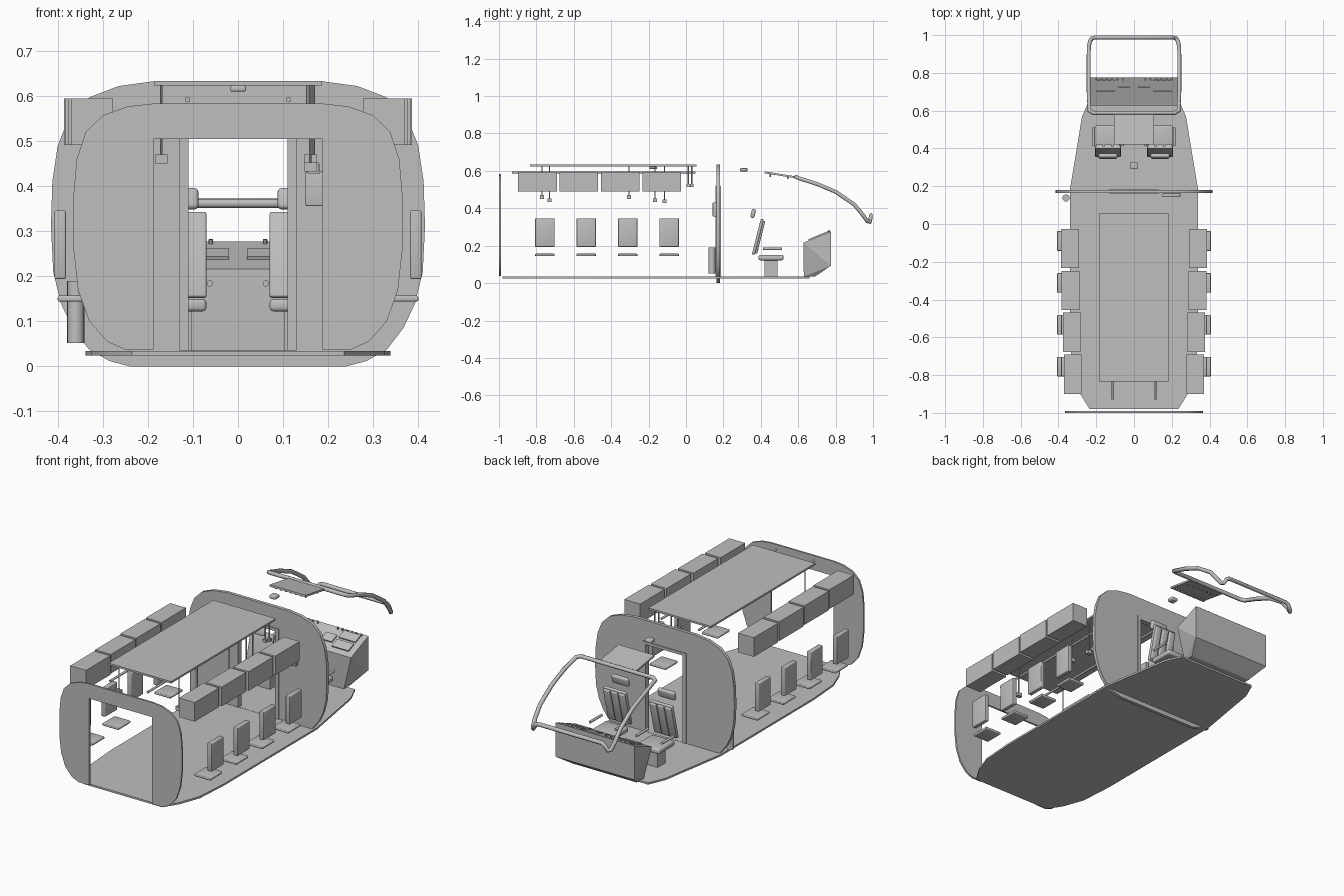
import bpy, bmesh, math
from mathutils import Vector, Matrix

if "Cube" in bpy.data.objects:
    bpy.data.objects.remove(bpy.data.objects["Cube"])

grey = bpy.data.materials.new("cabin grey")
grey.diffuse_color = (0.52, 0.52, 0.52, 1)
grey.use_nodes = True
grey.node_tree.nodes["Principled BSDF"].inputs["Base Color"].default_value = grey.diffuse_color


def finish(bm, name, smooth=False):
    bmesh.ops.recalc_face_normals(bm, faces=bm.faces)
    me = bpy.data.meshes.new(name)
    bm.to_mesh(me)
    bm.free()
    ob = bpy.data.objects.new(name, me)
    bpy.context.collection.objects.link(ob)
    me.materials.append(grey)
    if smooth:
        bpy.ops.object.select_all(action='DESELECT')
        ob.select_set(True)
        bpy.context.view_layer.objects.active = ob
        bpy.ops.object.shade_smooth_by_angle(angle=math.radians(35))
    return ob


def box(name, x, y, z, bevel=0.0, tilt=0.0):
    """Box from (min, max) ranges, tilted about the x axis through its centre."""
    bm = bmesh.new()
    size = [r[1] - r[0] for r in (x, y, z)]
    mid = Vector([(r[0] + r[1]) / 2 for r in (x, y, z)])
    m = Matrix.Translation(mid) @ Matrix.Rotation(tilt, 4, 'X') @ Matrix.Diagonal((*size, 1))
    bmesh.ops.create_cube(bm, size=1, matrix=m)
    if bevel:
        bmesh.ops.bevel(bm, geom=bm.edges[:], offset=bevel, segments=3, profile=0.5, affect='EDGES')
    return finish(bm, name, bool(bevel))


def rod(name, a, b, r, sides=12):
    a, b = Vector(a), Vector(b)
    d = b - a
    bm = bmesh.new()
    m = Matrix.Translation((a + b) / 2) @ d.to_track_quat('Z', 'Y').to_matrix().to_4x4()
    bmesh.ops.create_cone(bm, cap_ends=True, segments=sides, radius1=r, radius2=r, depth=d.length, matrix=m)
    return finish(bm, name, True)


def slab(name, half, vec, mirror=True):
    """Extrude a half outline along vec, with its mirrored half."""
    bm = bmesh.new()
    for s in (1, -1):
        f = bm.faces.new([bm.verts.new((s * p[0], p[1], p[2])) for p in half])
        ext = bmesh.ops.extrude_face_region(bm, geom=[f])['geom']
        bmesh.ops.translate(bm, vec=vec, verts=[g for g in ext if isinstance(g, bmesh.types.BMVert)])
    # drop the inner walls on the centre line
    inner = [f for f in bm.faces if all(abs(v.co.x) < 1e-5 for v in f.verts)]
    bmesh.ops.delete(bm, geom=inner, context='FACES')
    bmesh.ops.remove_doubles(bm, verts=bm.verts, dist=1e-5)
    return finish(bm, name, True)


# Floor with tapered ends
floor = [(0, -.98), (.235, -.98), (.285, -.9), (.325, -.79), (.338, -.6), (.338, .19),
         (.275, .57), (.235, .66), (0, .66)]
slab("floor", [(x, y, .024) for x, y in floor], (0, 0, .01))

# Cockpit bulkhead with doorway
bulk = [(0, .633), (.185, .633), (.265, .622), (.33, .597), (.375, .553), (.4, .49), (.412, .41),
        (.415, .31), (.41, .21), (.393, .14), (.367, .085), (.33, .037), (.285, .012), (.24, 0),
        (0, 0), (0, .035), (.13, .035), (.13, .51), (0, .51)]
slab("bulkhead", [(x, .163, z) for x, z in bulk], (0, .018, 0))
trim = [(0, .505), (.11, .505), (.11, .035), (.13, .035), (.13, .52), (0, .52)]
slab("door_trim", [(x, .158, z) for x, z in trim], (0, .028, 0))

# Rear frame, open at the bottom
rear = [(0, .583), (.19, .583), (.245, .577), (.3, .557), (.338, .52), (.358, .46), (.365, .38),
        (.365, .26), (.355, .17), (.33, .1), (.29, .055), (.25, .037), (.187, .037), (.187, .505), (0, .505)]
slab("rear_frame", [(x, -1.0, z) for x, z in rear], (0, .01, 0))

# Ceiling panel, rails and hanging fittings
box("ceiling_panel", (-.186, .186), (-.835, .055), (.623, .633))
for s in (1, -1):
    rod("ceiling_rail", (s * .112, -.93, .592), (s * .112, .05, .592), .006)
for x, y, z in ((-.17, -.77, .46), (.16, -.73, .443), (.16, -.305, .46), (.165, -.165, .443), (.168, -.115, .438)):
    rod("hanger_rod", (x, y, z), (x, y, .625), .003, 8)
    box("hanger_block", (x - .014, x + .014), (y - .011, y + .011), (z - .01, z + .01))
for x, y in ((.155, .012), (.165, .03)):
    rod("hanger_rod", (x, y, .52), (x, y, .625), .004, 8)
    box("hanger_block", (x - .01, x + .01), (y - .009, y + .009), (.515, .53))
box("ceiling_lamp", (-.018, .018), (-.195, -.155), (.61, .623), .004)
box("cockpit_lamp", (-.019, .019), (.29, .328), (.597, .615), .005)

# Cabin rows: overhead bins and folding wall seats on both sides
for i in range(4):
    yc = -.755 + i * .2217
    xo = .371 + .006 * min(i, 2.5)
    for s in (1, -1):
        def side(a, b):
            return tuple(sorted((s * a, s * b)))
        yb = -.795 + i * .2217
        box("overhead_bin", side(xo - .094, xo), (yb - .104, yb + .104), (.491, .594))
        box("wall_seat_back", side(.382, .407), (yc - .052, yc + .052), (.194, .346), .004)
        box("wall_seat_pan", side(.303, .4), (yc - .052, yc + .052), (.144, .157), .004)

# Bulkhead fittings
rod("extinguisher", (-.36, .138, .052), (-.36, .138, .19), .019, 20)
box("wall_box", (.15, .245), (.143, .163), (.356, .432), .003)

# Pilot seats
for s in (1, -1):
    c = s * .138
    box("pilot_seat_base", (c - .035, c + .035), (.42, .488), (.034, .125))
    box("pilot_seat_cushion", (c - .068, c + .068), (.388, .522), (.122, .15), .009)
    tilt = math.radians(-14)
    box("pilot_seat_back", (c - .068, c + .068), (.376, .392), (.15, .345), .005, tilt)
    for k in (-1, 0, 1):
        box("back_pad", (c + k * .045 - .019, c + k * .045 + .019), (.386, .402), (.155, .335), .006, tilt)
    box("headrest", (c - .05, c + .05), (.348, .37), (.348, .396), .009, tilt)
    for k in (-1, 1):
        rod("armrest", (c + k * .076, .412, .184), (c + k * .076, .512, .184), .007)

# Instrument console, tapering to the floor
bm = bmesh.new()
for s in (1, -1):
    for x, y, z in ((.235, .627, .216), (.235, .775, .277), (.235, .775, .093), (.19, .69, .035), (.19, .63, .035)):
        bm.verts.new((s * x, y, z))
bmesh.ops.convex_hull(bm, input=bm.verts[:])
finish(bm, "console")
slope = math.atan2(.061, .148)
for s in (1, -1):
    for x0, x1, t in ((.02, .085, .5), (.1, .2, .35), (.1, .2, .75)):
        y, z = .627 + .148 * t, .219 + .061 * t
        box("console_screen", tuple(sorted((s * x0, s * x1))), (y - .025, y + .025), (z - .004, z + .004), 0, slope)
    for k in range(6):
        rod("console_knob", (s * (.06 + .028 * k), .766, .27), (s * (.06 + .028 * k), .764, .282), .005, 8)

# Overhead switch panel
box("overhead_panel", (-.107, .107), (.42, .585), (.574, .584), 0, math.radians(-9))
for k in range(7):
    x = -.09 + .03 * k
    rod("switch", (x, .545, .572), (x, .545, .557), .004, 8)
    rod("switch", (x, .45, .586), (x, .45, .568), .004, 8)

# Windscreen frame loop
half = [(.215, .588, .568), (.236, .6, .562), (.24, .7, .53), (.24, .8, .488), (.24, .9, .42),
        (.238, .945, .365), (.232, .97, .33), (.222, .983, .327), (.205, .988, .355), (.19, .988, .362)]
cu = bpy.data.curves.new("windscreen_frame", 'CURVE')
cu.dimensions = '3D'
cu.bevel_depth = .011
cu.bevel_resolution = 2
sp = cu.splines.new('POLY')
loop = half + [(-x, y, z) for x, y, z in reversed(half)]
sp.points.add(len(loop) - 1)
for p, co in zip(sp.points, loop):
    p.co = (*co, 1)
sp.use_cyclic_u = True
cu.materials.append(grey)
bpy.context.collection.objects.link(bpy.data.objects.new("windscreen_frame", cu))
